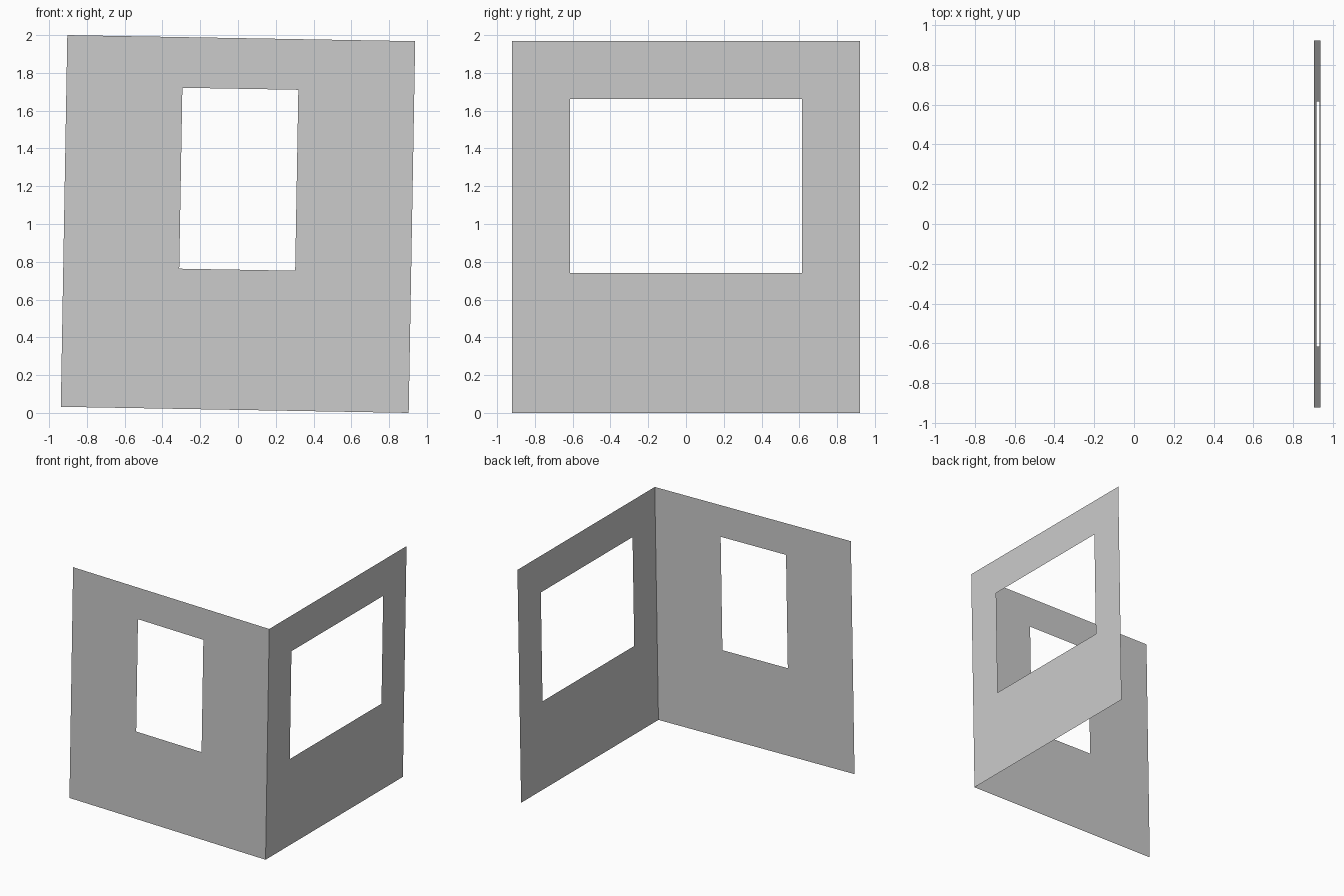
import bpy, bmesh
from math import radians
from mathutils import Matrix, Vector

if "Cube" in bpy.data.objects:
    bpy.data.objects.remove(bpy.data.objects["Cube"])

HALF, HALF_H = 0.921, 0.984      # half width and half height of each wall
TILT = Matrix.Translation((0, 0, 1)) @ Matrix.Rotation(radians(1), 4, 'Y')


def window_wall(name, place, win_half, win_bottom, win_top):
    """Paper-thin wall with a rectangular window; place(u, v) maps to 3D."""
    bm = bmesh.new()

    def ring(half, low, high):
        return [bm.verts.new(TILT @ Vector(place(u, v)))
                for u, v in ((-half, low), (half, low), (half, high), (-half, high))]

    outer = ring(HALF, -HALF_H, HALF_H)
    inner = ring(win_half, win_bottom, win_top)
    for i in range(4):
        j = (i + 1) % 4
        bm.faces.new((outer[i], outer[j], inner[j], inner[i]))
    mesh = bpy.data.meshes.new(name)
    bm.to_mesh(mesh)
    bm.free()
    obj = bpy.data.objects.new(name, mesh)
    bpy.context.collection.objects.link(obj)
    return obj


# Front wall with the narrow window
window_wall("front_wall", lambda u, v: (u, -HALF, v), 0.307, -0.242, 0.716)
# Right wall with the wide window, sharing the front right corner
window_wall("right_wall", lambda u, v: (HALF, u, v), 0.615, -0.243, 0.677)
